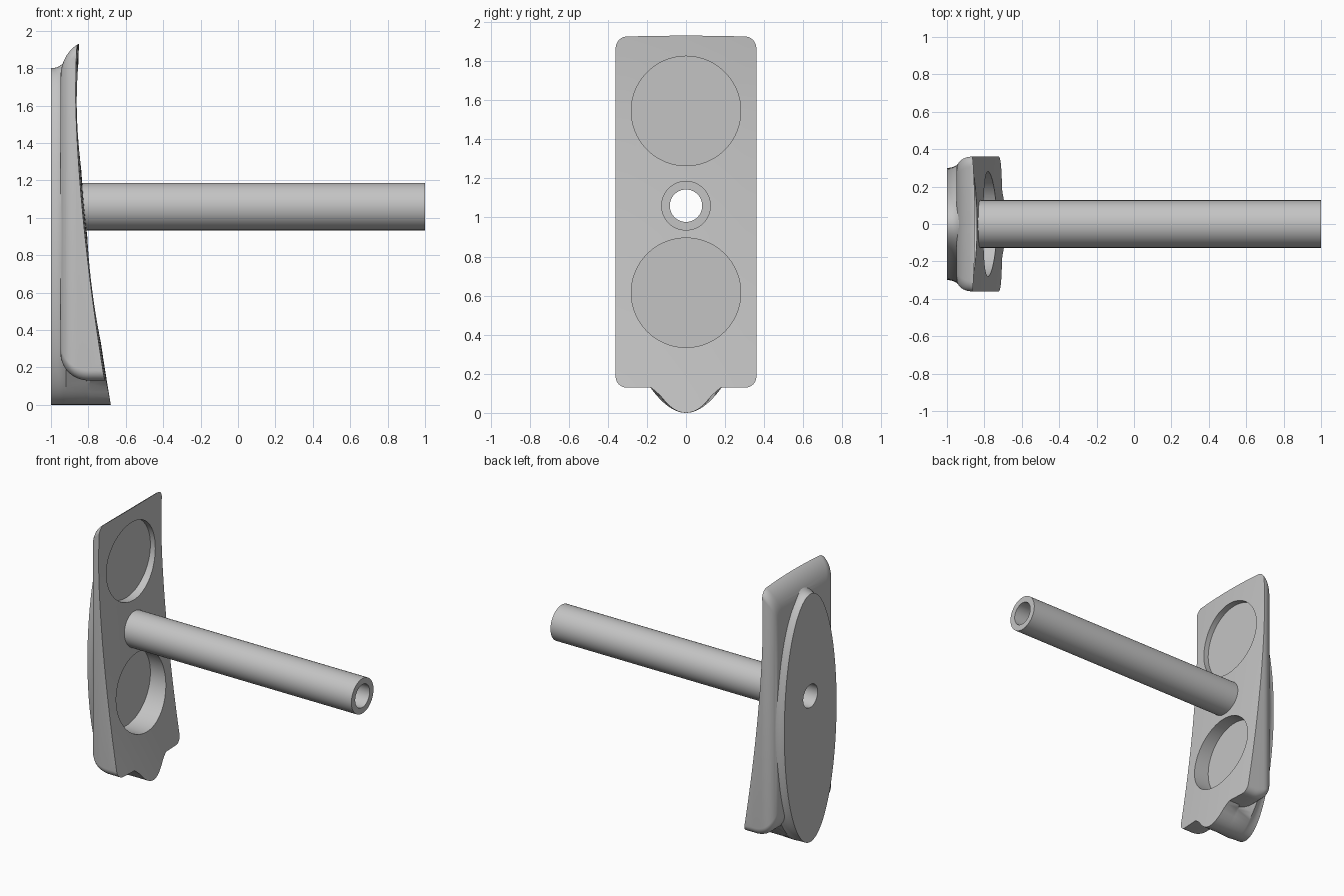
import bpy, bmesh
from math import sin, cos, pi, sqrt, exp

cube = bpy.data.objects.get("Cube")
if cube:
    bpy.data.objects.remove(cube, do_unlink=True)

grey = bpy.data.materials.new("plain grey")
grey.use_nodes = True
grey.diffuse_color = (0.55, 0.55, 0.55, 1)
grey.node_tree.nodes["Principled BSDF"].inputs["Base Color"].default_value = (0.55, 0.55, 0.55, 1)


def loft(name, rings, closed=False):
    """Skin a list of equal-length rings; cap the ends, or join last to first."""
    bm = bmesh.new()
    vs = [[bm.verts.new(p) for p in ring] for ring in rings]
    n = len(vs[0])
    pairs = list(zip(vs, vs[1:])) + ([(vs[-1], vs[0])] if closed else [])
    for a, b in pairs:
        for i in range(n):
            j = (i + 1) % n
            bm.faces.new((a[i], a[j], b[j], b[i]))
    if not closed:
        bm.faces.new(vs[0][::-1])
        bm.faces.new(vs[-1])
    bmesh.ops.recalc_face_normals(bm, faces=bm.faces)
    me = bpy.data.meshes.new(name)
    bm.to_mesh(me)
    bm.free()
    me.materials.append(grey)
    ob = bpy.data.objects.new(name, me)
    bpy.context.collection.objects.link(ob)
    return ob


def circle(x, r, z, n=64):
    return [(x, r * cos(2 * pi * i / n), z + r * sin(2 * pi * i / n)) for i in range(n)]


def boolean(ob, tool, operation):
    tool.hide_render = True
    mod = ob.modifiers.new(tool.name, 'BOOLEAN')
    mod.operation, mod.solver, mod.object = operation, 'EXACT', tool
    bpy.context.view_layer.objects.active = ob
    bpy.ops.object.modifier_apply(modifier=mod.name)
    bpy.data.objects.remove(tool, do_unlink=True)


def smooth(ob):
    bpy.ops.object.select_all(action='DESELECT')
    ob.select_set(True)
    bpy.context.view_layer.objects.active = ob
    bpy.ops.object.shade_smooth_by_angle(angle=0.5)


# Plate: rounded rectangle whose back edges are rounded by elliptical fillets
BACK = -0.95


def inset(x, depth, width):
    u = max(0, 1 - (x - BACK) / depth)
    return width * (1 - sqrt(1 - u * u))


def plate_ring(x):
    half = 0.36 - inset(x, 0.08, 0.07)
    low = 0.13 + inset(x, 0.15, 0.15)
    high = 1.945 - inset(x, 0.16, 0.2)
    r = 0.055
    corners = [(half - r, high - r), (r - half, high - r), (r - half, low + r), (half - r, low + r)]
    return [(x, cy + r * cos(a), cz + r * sin(a))
            for k, (cy, cz) in enumerate(corners)
            for a in [(k + i / 8) * pi / 2 for i in range(9)]]


steps = [BACK + 0.16 * (1 - cos(i / 14 * pi / 2)) for i in range(15)]
plate = loft("back_plate", [plate_ring(x) for x in steps + [-0.55]])


# Oval boss: flares into the plate, and its lower tip shows below the plate
def boss_ring(x, flare, foot=0.0, n=112):
    ring = []
    for i in range(n):
        a = 2 * pi * i / n
        z = 0.9 + 0.9 * sin(a)
        d = flare * min(1, z / 0.25)
        f = foot * exp(-((z - 0.14) / 0.03) ** 2)
        ring.append((x, (0.3 + d) * cos(a) + (f if cos(a) > 0 else -f), z + d * sin(a)))
    return ring


cove = [(-1 + 0.08 * i / 6, 0.045 * (i / 6) ** 2.5) for i in range(7)]
rings = [boss_ring(x, d) for x, d in cove]
rings += [boss_ring(-0.81, 0), boss_ring(-0.79, 0, 0.03), boss_ring(-0.58, 0, 0.03)]
boolean(plate, loft("oval_boss", rings), 'UNION')


# Front face: swept curve, slightly crowned across the width
def front_x(y, z):
    if z < 1.65:
        x = -0.856 + 0.176 * ((1.65 - z) / 1.65) ** 1.6
    else:
        x = -0.856 + 0.006 * ((z - 1.65) / 0.28) ** 2
    return x - 0.012 * (y / 0.36) ** 2


heights = [-0.1 + 2.2 * i / 32 for i in range(33)]
sections = []
for k in range(17):
    y = -0.48 + 0.06 * k
    sections.append([(front_x(y, z), y, z) for z in heights] + [(-0.3, y, 2.1), (-0.3, y, -0.1)])
boolean(plate, loft("front_cutter", sections), 'DIFFERENCE')

# Two round pockets and the centre bore
for z in (0.615, 1.545):
    boolean(plate, loft("pocket_cutter", [circle(-0.9, 0.28, z, 96), circle(-0.4, 0.28, z, 96)]), 'DIFFERENCE')
AXIS = 1.06
boolean(plate, loft("bore_cutter", [circle(-1.2, 0.083, AXIS), circle(-0.4, 0.083, AXIS)]), 'DIFFERENCE')
smooth(plate)

# Hollow tube
tube = loft("tube", [circle(-0.86, 0.083, AXIS), circle(-0.86, 0.127, AXIS),
                     circle(1, 0.127, AXIS), circle(1, 0.083, AXIS)], closed=True)
smooth(tube)
